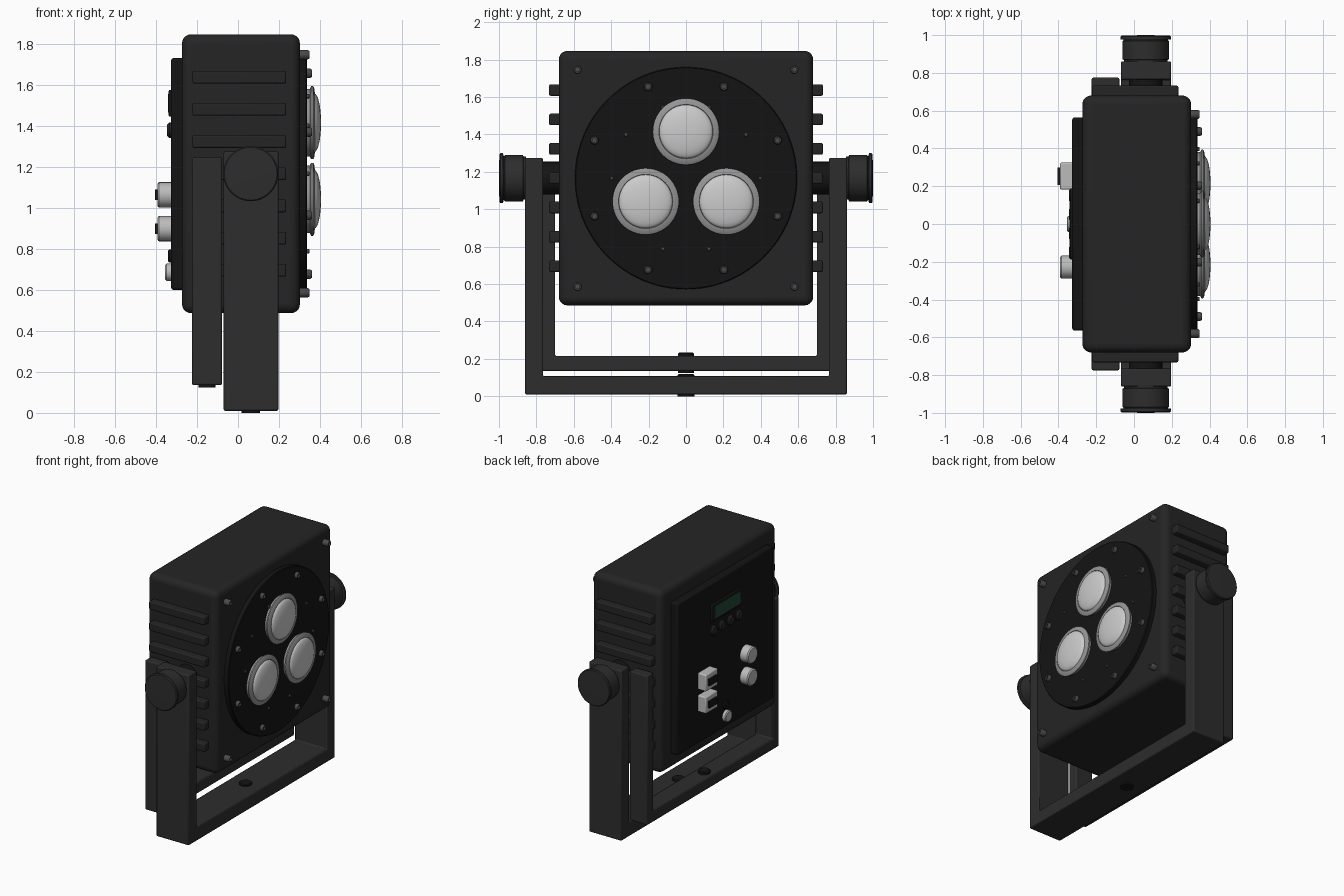
import bpy, bmesh, math
from mathutils import Vector, Matrix

if "Cube" in bpy.data.objects:
    bpy.data.objects.remove(bpy.data.objects["Cube"])

CZ = 1.166  # height of the lamp head centre


def mat(name, v, rgb=None):
    m = bpy.data.materials.new(name)
    m.diffuse_color = (*(rgb or (v, v, v)), 1)
    m.use_nodes = True
    m.node_tree.nodes["Principled BSDF"].inputs["Base Color"].default_value = m.diffuse_color
    return m


BLACK = mat("black_shell", 0.018)
DEEP = mat("deep_black", 0.007)
YOKE = mat("yoke_black", 0.026)
STEEL = mat("screw_steel", 0.07)
LENS = mat("lens_white", 0.62)
RING = mat("ring_grey", 0.3)
CONN = mat("connector_grey", 0.5)
GREEN = mat("screen_green", 0, (0.015, 0.06, 0.035))


def finish(name, bm, m):
    bmesh.ops.recalc_face_normals(bm, faces=bm.faces)
    me = bpy.data.meshes.new(name)
    bm.to_mesh(me)
    bm.free()
    ob = bpy.data.objects.new(name, me)
    bpy.context.collection.objects.link(ob)
    me.materials.append(m)
    bpy.ops.object.select_all(action='DESELECT')
    bpy.context.view_layer.objects.active = ob
    ob.select_set(True)
    bpy.ops.object.shade_smooth_by_angle(angle=math.radians(35))
    return ob


def bevel(ob, width, seg=3):
    b = ob.modifiers.new("bevel", 'BEVEL')
    b.width, b.segments, b.limit_method = width, seg, 'ANGLE'


def box(name, x, y, z, m, bev=0.0, seg=3):
    """Box from (min, max) ranges."""
    bm = bmesh.new()
    bmesh.ops.create_cube(bm, size=1)
    for v in bm.verts:
        v.co = Vector([(r[0] + r[1]) / 2 + c * (r[1] - r[0]) for r, c in zip((x, y, z), v.co)])
    ob = finish(name, bm, m)
    if bev:
        bevel(ob, bev, seg)
    return ob


def lathe(name, profile, loc, axis, m, n=32):
    """Spin (radius, height) points about an axis direction through loc."""
    bm = bmesh.new()
    rot = Vector((0, 0, 1)).rotation_difference(Vector(axis)).to_matrix()
    rings = []
    for r, h in profile:
        k = 1 if r == 0 else n
        rings.append([bm.verts.new(rot @ Vector((r * math.cos(2 * math.pi * i / n),
                                                 r * math.sin(2 * math.pi * i / n), h)) + Vector(loc))
                      for i in range(k)])
    for a, b in zip(rings, rings[1:]):
        for i in range(n):
            vs = [a[i % len(a)], a[(i + 1) % len(a)], b[(i + 1) % len(b)], b[i % len(b)]]
            bm.faces.new(list(dict.fromkeys(vs)))
    return finish(name, bm, m)


def disc(name, r, h, loc, axis, m, c=0.006, n=32):
    return lathe(name, [(0, 0), (r, 0), (r, h - c), (r - c, h), (0, h)], loc, axis, m, n)


def u_bracket(name, x, y_in, y_out, z0, z_bar, z_top):
    """U-shaped yoke: profile in the YZ plane pushed along x."""
    pts = [(-y_out, z0), (y_out, z0), (y_out, z_top), (y_in, z_top),
           (y_in, z_bar), (-y_in, z_bar), (-y_in, z_top), (-y_out, z_top)]
    bm = bmesh.new()
    f = bm.faces.new([bm.verts.new((x[0], y, z)) for y, z in pts])
    ext = bmesh.ops.extrude_face_region(bm, geom=[f])
    bmesh.ops.translate(bm, vec=(x[1] - x[0], 0, 0),
                        verts=[v for v in ext["geom"] if isinstance(v, bmesh.types.BMVert)])
    bevel(finish(name, bm, YOKE), 0.008, 2)


# Lamp head shell, front disc and rear panel
box("housing", (-0.273, 0.302), (-0.68, 0.68), (CZ - 0.68, CZ + 0.68), BLACK, 0.045, 5)
disc("front_disc", 0.594, 0.05, (0.287, 0, CZ), (1, 0, 0), DEEP, 0.005, 96)
box("rear_panel", (-0.327, -0.26), (-0.565, 0.565), (0.6, 1.73), DEEP, 0.012, 2)

# Cooling fins on both sides
for side in (-1, 1):
    for i in range(7):
        z = CZ + (i - 3) * 0.157
        ys = sorted((side * 0.66, side * 0.732))
        box("side_fin", (-0.222, 0.235), ys, (z - 0.031, z + 0.031), BLACK, 0.008, 2)

# Three lenses with bezels
for k in range(3):
    a = math.radians(90 + 120 * k)
    p = (0.33, 0.249 * math.cos(a), CZ + 0.249 * math.sin(a))
    lathe("lens_bezel", [(0.165, 0), (0.165, 0.02), (0.178, 0.027), (0.178, 0.036),
                         (0.172, 0.041), (0.145, 0.045), (0.14, 0.03)], p, (1, 0, 0), RING, 56)
    dome = [(0.143 * math.cos(t), 0.042 + 0.033 * math.sin(t))
            for t in [math.pi / 2 * i / 8 for i in range(8)]] + [(0, 0.075)]
    lathe("lens", dome, p, (1, 0, 0), LENS, 56)

# Screws: corners, ring of eight, and ten small pins
SCREW = [(0.023, 0), (0.023, 0.042), (0.018, 0.05), (0.011, 0.05), (0.011, 0.038), (0, 0.038)]
spots = [(0.298, sy * 0.58, CZ + sz * 0.58) for sy in (-1, 1) for sz in (-1, 1)]
spots += [(0.31, 0.53 * math.cos(a), CZ + 0.53 * math.sin(a))
          for a in [math.radians(22.5 + 45 * i) for i in range(8)]]
for p in spots:
    lathe("face_screw", SCREW, p, (1, 0, 0), STEEL, 16)
for i in range(10):
    a = math.radians(36 * i)
    disc("small_pin", 0.011, 0.02, (0.328, 0.397 * math.cos(a), CZ + 0.397 * math.sin(a)),
         (1, 0, 0), STEEL, 0.003, 12)

# Double yoke and its mounting bushes
u_bracket("outer_yoke", (-0.07, 0.197), 0.765, 0.861, 0.01, 0.107, 1.275)
u_bracket("inner_yoke", (-0.224, -0.078), 0.7, 0.775, 0.135, 0.215, 1.245)
disc("outer_bush", 0.045, 0.12, (0.062, 0, 0), (0, 0, 1), DEEP)
disc("inner_bush", 0.042, 0.11, (-0.151, 0, 0.125), (0, 0, 1), DEEP)

# Pivots and clamp knobs
for s in (-1, 1):
    disc("pivot_spacer", 0.088, 0.11, (0.062, s * 0.66, CZ), (0, s, 0), DEEP)
    lathe("clamp_knob", [(0, 0), (0.115, 0), (0.115, 0.012), (0.124, 0.016), (0.124, 0.112),
                         (0.118, 0.116), (0.118, 0.12), (0.134, 0.122), (0.134, 0.136),
                         (0.128, 0.142), (0, 0.144)], (0.062, s * 0.856, CZ), (0, s, 0), YOKE, 48)

# Rear display and menu buttons
box("display_bezel", (-0.338, -0.31), (-0.178, 0.178), (1.445, 1.575), DEEP, 0.006, 2)
box("display_screen", (-0.342, -0.32), (-0.15, 0.15), (1.465, 1.555), GREEN)
for y in (-0.15, -0.05, 0.05, 0.15):
    disc("menu_button", 0.037, 0.035, (-0.31, y, 1.378), (-1, 0, 0), BLACK, 0.01)

# Rear sockets
for z in (1.063, 0.898):
    disc("round_socket", 0.061, 0.08, (-0.312, -0.228, z), (-1, 0, 0), CONN, 0.008)
    box("square_socket", (-0.392, -0.31), (0.182, 0.325), (z - 0.062, z + 0.062), CONN, 0.008, 2)
    box("socket_plug", (-0.405, -0.38), (0.207, 0.3), (z - 0.025, z + 0.025), DEEP)
disc("fuse_cap", 0.032, 0.03, (-0.312, 0, 0.765), (-1, 0, 0), DEEP)
disc("vent_cap", 0.042, 0.043, (-0.312, 0, 0.686), (-1, 0, 0), CONN)
